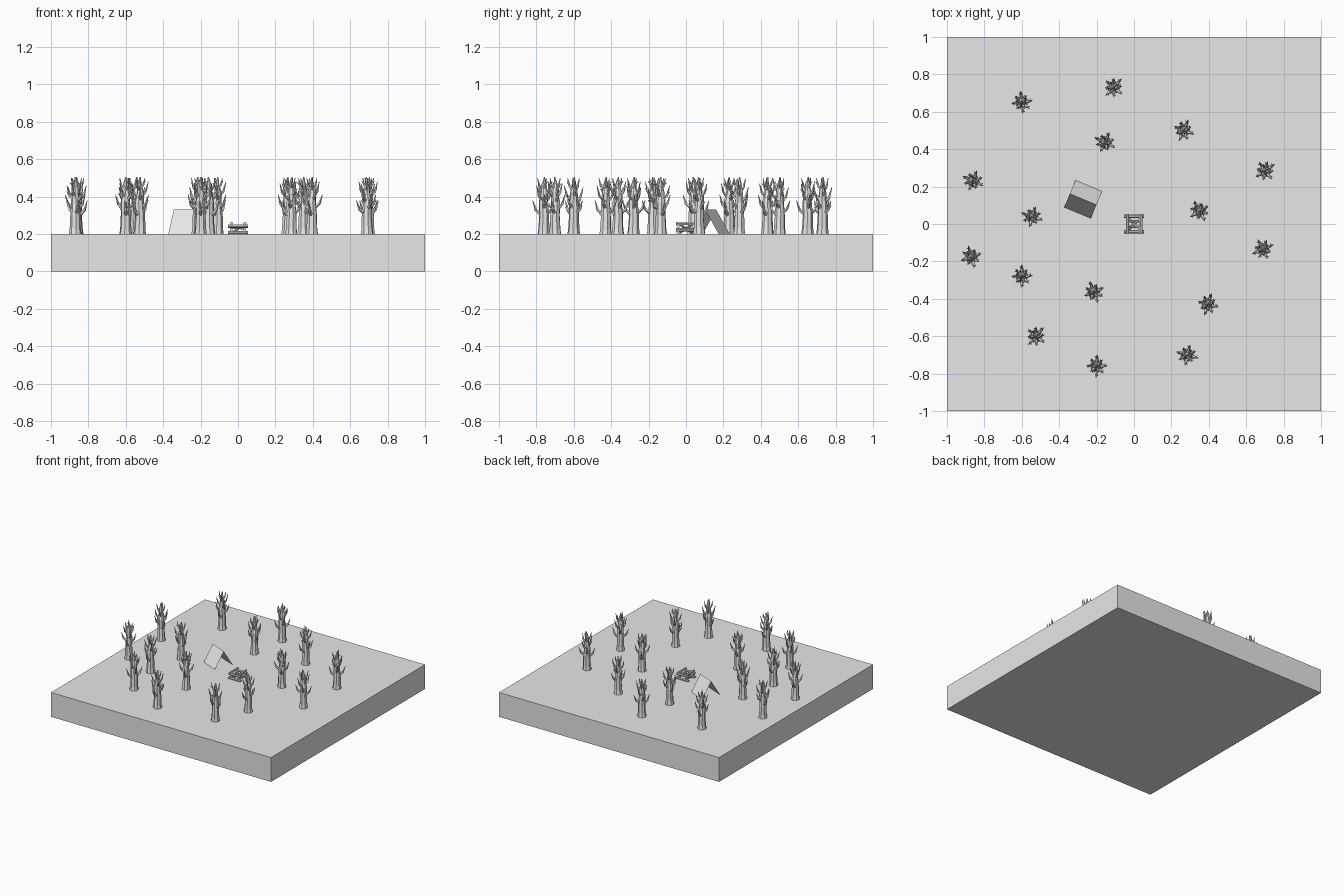
import bpy, bmesh, random
from math import sin, cos, pi, radians
from mathutils import Vector, Matrix

random.seed(4)
cube = bpy.data.objects.get("Cube")
if cube:
    bpy.data.objects.remove(cube, do_unlink=True)

grey = bpy.data.materials.new("plain grey")
grey.use_nodes = True
grey.diffuse_color = (0.8, 0.8, 0.8, 1)
grey.node_tree.nodes["Principled BSDF"].inputs["Base Color"].default_value = (0.8, 0.8, 0.8, 1)

GROUND = 0.2


def to_mesh(bm, name):
    bmesh.ops.recalc_face_normals(bm, faces=bm.faces)
    mesh = bpy.data.meshes.new(name)
    bm.to_mesh(mesh)
    bm.free()
    mesh.materials.append(grey)
    return mesh


def place(name, mesh, loc=(0, 0, 0), turn=0):
    ob = bpy.data.objects.new(name, mesh)
    ob.location = loc
    ob.rotation_euler.z = turn
    bpy.context.collection.objects.link(ob)
    return ob


def tube(bm, path, radii, sides):
    """Faceted tube along a path, closed at both ends."""
    path = [Vector(p) for p in path]
    rings = []
    for i, p in enumerate(path):
        d = (path[min(i + 1, len(path) - 1)] - path[max(i - 1, 0)]).normalized()
        rot = Vector((0, 0, 1)).rotation_difference(d)
        rings.append([bm.verts.new(p + rot @ Vector((cos(a), sin(a), 0)) * radii[i])
                      for a in (2 * pi * k / sides for k in range(sides))])
    for low, high in zip(rings, rings[1:]):
        for k in range(sides):
            n = (k + 1) % sides
            bm.faces.new((low[k], low[n], high[n], high[k]))
    bm.faces.new(rings[0][::-1])
    bm.faces.new(rings[-1])


# Ground slab
bm = bmesh.new()
bmesh.ops.create_cube(bm, size=1, matrix=Matrix.Diagonal((2, 2, GROUND, 1)))
place("ground_slab", to_mesh(bm, "ground_slab"), (0, 0, GROUND / 2))

# Bare tree: trunk, then bent branches (direction, start height, reach, rise)
bm = bmesh.new()
tube(bm, [(0, 0, 0), (0, 0, 0.03), (0.002, 0, 0.1), (-0.003, 0.002, 0.17),
          (0.004, -0.002, 0.22), (-0.002, 0.003, 0.26), (0.004, 0, 0.305)],
     [0.034, 0.03, 0.027, 0.025, 0.02, 0.013, 0.003], 8)
branches = [(10, 0.10, 0.062, 0.08), (190, 0.09, 0.060, 0.09), (100, 0.12, 0.055, 0.09),
            (285, 0.13, 0.058, 0.08), (50, 0.16, 0.050, 0.09), (235, 0.17, 0.052, 0.09),
            (145, 0.19, 0.044, 0.08), (330, 0.19, 0.046, 0.09), (80, 0.22, 0.034, 0.08),
            (210, 0.23, 0.036, 0.07), (310, 0.24, 0.028, 0.06)]
for angle, start, reach, rise in branches:
    out = Vector((cos(radians(angle)), sin(radians(angle)), 0))
    up = Vector((0, 0, 1))
    base = up * start
    elbow = base + out * reach * 0.72 + up * rise * 0.42
    tip = base + out * reach + up * rise
    thick = 0.013 - 0.02 * (start - 0.09)
    tube(bm, [base, elbow, tip], [thick, thick * 0.6, 0.0015], 5)
    # Side twig
    side = Vector((-out.y, out.x, 0))
    tube(bm, [elbow, elbow + side * 0.012 + out * 0.008 + up * 0.018], [thick * 0.45, 0.001], 4)
tree_mesh = to_mesh(bm, "bare_tree")

spots = [(-0.60, 0.65), (-0.11, 0.73), (-0.155, 0.435), (0.265, 0.50), (0.70, 0.285),
         (-0.86, 0.23), (-0.545, 0.04), (0.35, 0.07), (-0.87, -0.175), (-0.60, -0.28),
         (0.69, -0.135), (-0.215, -0.365), (0.395, -0.43), (-0.525, -0.60),
         (-0.20, -0.76), (0.285, -0.70)]
for i, (x, y) in enumerate(spots):
    place(f"bare_tree_{i + 1}", tree_mesh, (x, y, GROUND), random.uniform(0, 2 * pi))

# Open tent: two sloping sheets meeting at the ridge
bm = bmesh.new()
ridge = [bm.verts.new((x, 0, 0.13)) for x in (-0.077, 0.077)]
for side in (-1, 1):
    foot = [bm.verts.new((x, side * 0.078, 0)) for x in (-0.077, 0.077)]
    bm.faces.new((foot[0], foot[1], ridge[1], ridge[0]))
place("tent", to_mesh(bm, "tent"), (-0.272, 0.132, GROUND), radians(-22.5))

# Campfire: stacked square of logs with crossed sticks inside
bm = bmesh.new()
LOG = 0.009
for z in (0.009, 0.042):
    for s in (-1, 1):
        tube(bm, [(-0.054, s * 0.042, z), (0.054, s * 0.042, z)], [LOG] * 2, 7)
        tube(bm, [(s * 0.036, -0.054, z + 0.014), (s * 0.036, 0.054, z + 0.014)], [LOG] * 2, 7)
for s in (-1, 1):
    tube(bm, [(-0.034, s * 0.034, 0.006), (0.034, -s * 0.03, 0.05)], [0.006] * 2, 6)
    tube(bm, [(-0.034, s * 0.012, 0.035), (0.034, s * 0.018, 0.03)], [0.006] * 2, 6)
place("campfire_logs", to_mesh(bm, "campfire_logs"), (0, 0, GROUND))
